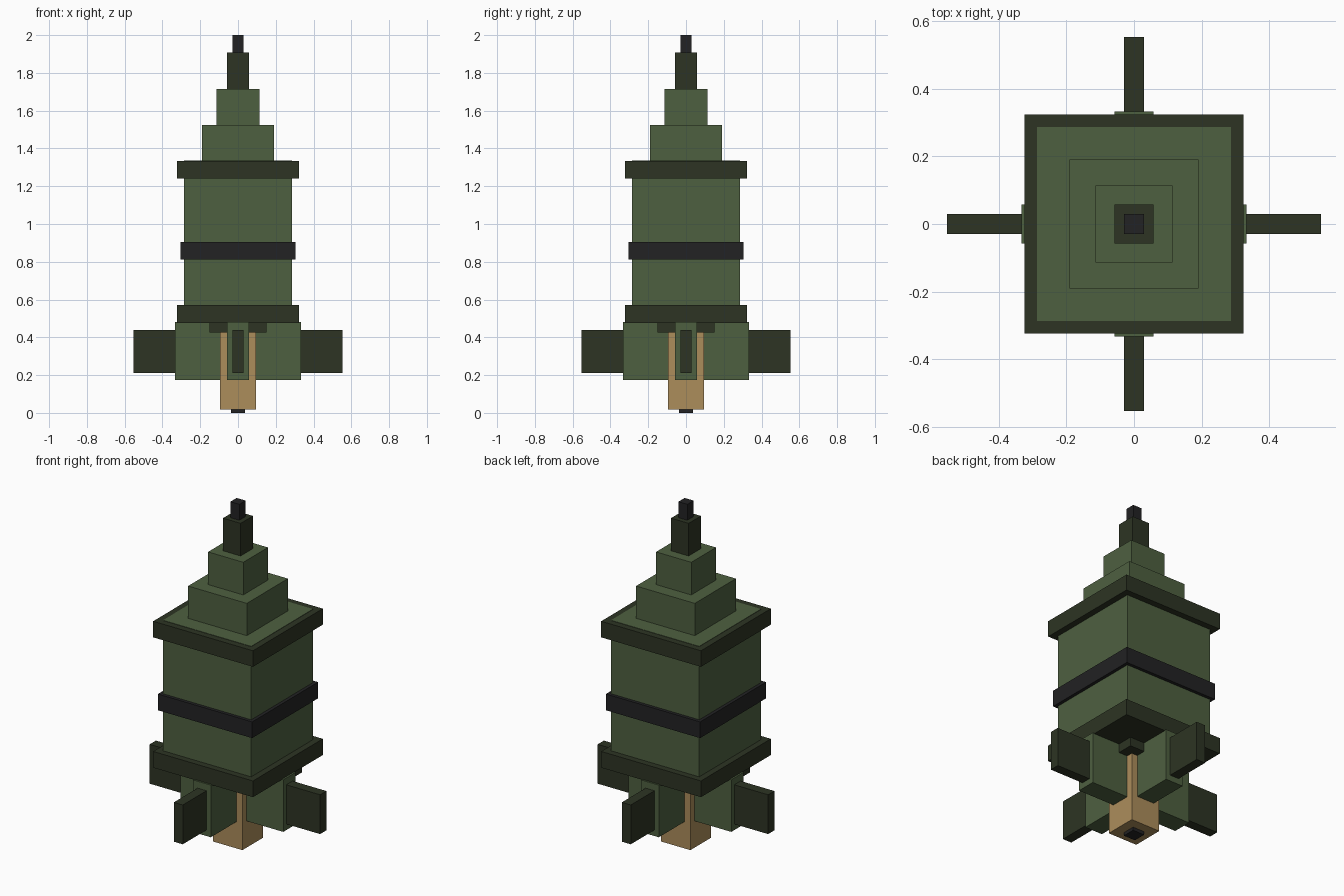
import bpy
import bmesh
from mathutils import Matrix, Vector

if "Cube" in bpy.data.objects:
    bpy.data.objects.remove(bpy.data.objects["Cube"])


def material(name, color):
    m = bpy.data.materials.new(name)
    m.diffuse_color = (*color, 1)
    m.use_nodes = True
    m.node_tree.nodes["Principled BSDF"].inputs["Base Color"].default_value = m.diffuse_color
    return m


GREEN = material("olive_green", (0.076, 0.117, 0.051))
DARK = material("dark_olive", (0.026, 0.034, 0.017))
BLACK = material("charcoal", (0.016, 0.016, 0.017))
TAN = material("tan", (0.413, 0.266, 0.105))


def box(name, mat, x, y, z, turn=0):
    """Box from (min, max) ranges, turned about z by quarter turns."""
    lo, hi = zip(x, y, z)
    lo, hi = Vector(lo), Vector(hi)
    bm = bmesh.new()
    bmesh.ops.create_cube(bm, size=1)
    bmesh.ops.scale(bm, vec=hi - lo, verts=bm.verts)
    bmesh.ops.translate(bm, vec=(lo + hi) / 2, verts=bm.verts)
    bmesh.ops.rotate(bm, matrix=Matrix.Rotation(turn * 1.5707963, 3, 'Z'), verts=bm.verts)
    mesh = bpy.data.meshes.new(name)
    bm.to_mesh(mesh)
    bm.free()
    mesh.materials.append(mat)
    obj = bpy.data.objects.new(name, mesh)
    bpy.context.collection.objects.link(obj)
    return obj


# Stacked square parts: name, material, half width, bottom, top
for name, mat, h, z0, z1 in [
    ("exhaust_plug", BLACK, 0.038, 0.0, 0.04),
    ("tail_boom", TAN, 0.095, 0.019, 0.45),
    ("tail_mount", DARK, 0.152, 0.425, 0.50),
    ("lower_collar", DARK, 0.323, 0.477, 0.572),
    ("body", GREEN, 0.286, 0.49, 1.336),
    ("middle_band", BLACK, 0.305, 0.811, 0.906),
    ("upper_collar", DARK, 0.323, 1.24, 1.334),
    ("nose_lower", GREEN, 0.19, 1.33, 1.525),
    ("nose_upper", GREEN, 0.114, 1.525, 1.716),
    ("fuse", DARK, 0.057, 1.716, 1.907),
    ("fuse_tip", BLACK, 0.029, 1.907, 2.0),
]:
    box(name, mat, (-h, h), (-h, h), (z0, z1))

# Four tail fins, each with a thick root and a thin outer blade
for i in range(4):
    box(f"fin_root_{i + 1}", GREEN, (0.06, 0.333), (-0.057, 0.057), (0.175, 0.48), i)
    box(f"fin_blade_{i + 1}", DARK, (0.30, 0.552), (-0.029, 0.029), (0.21, 0.44), i)
